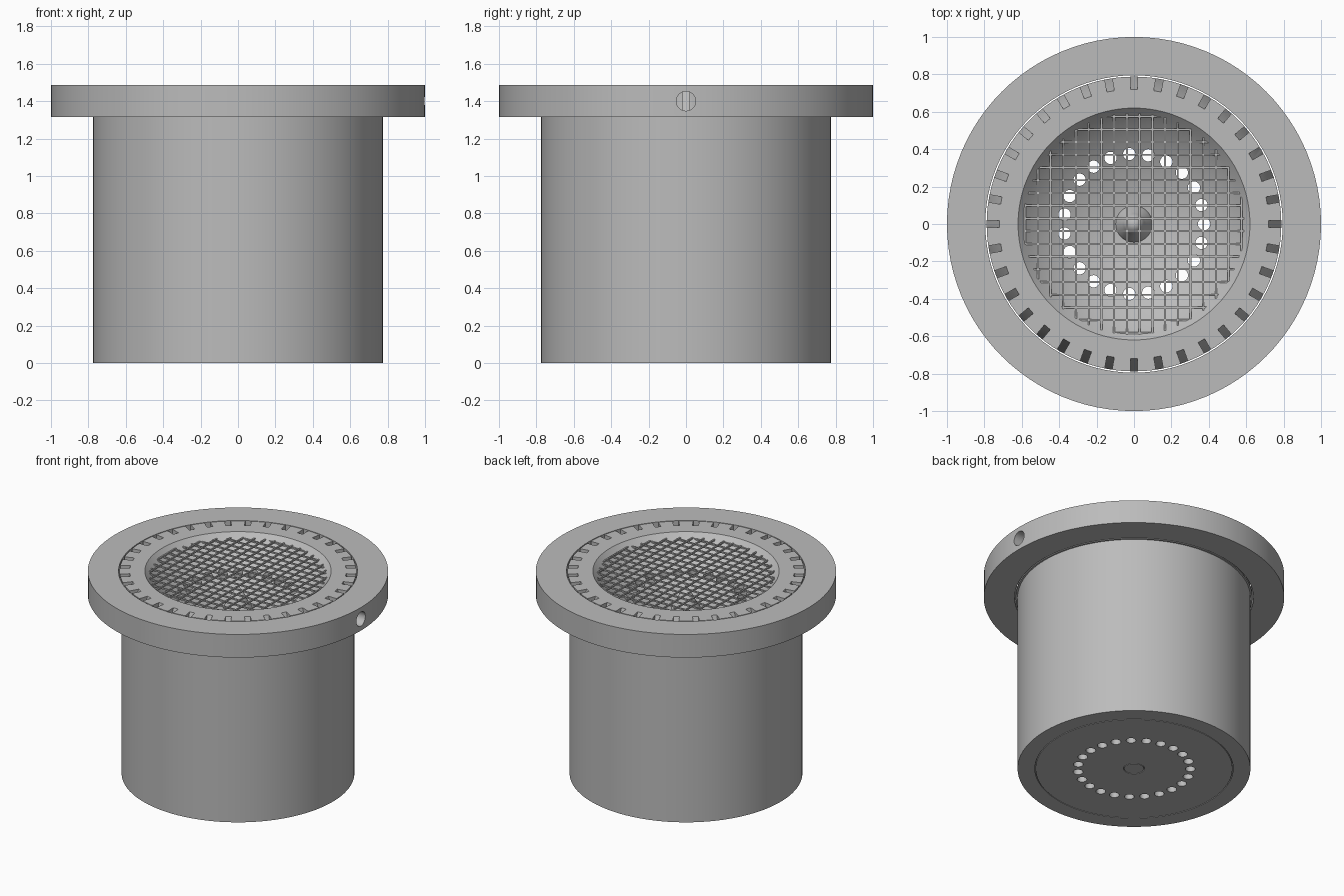
import bpy, bmesh
from math import pi, sqrt, radians
from mathutils import Matrix, Vector

if "Cube" in bpy.data.objects:
    bpy.data.objects.remove(bpy.data.objects["Cube"])

# One plain grey for the whole assembly
grey = bpy.data.materials.new("satin_grey")
grey.use_nodes = True
colour = (0.5, 0.5, 0.5, 1)
grey.diffuse_color = colour
grey.node_tree.nodes["Principled BSDF"].inputs["Base Color"].default_value = colour

TOP, FLANGE = 1.485, 1.315
BOWL_R, BOWL_DEPTH = 0.62, 0.28


def make_object(name, bm):
    bmesh.ops.recalc_face_normals(bm, faces=bm.faces)
    mesh = bpy.data.meshes.new(name)
    bm.to_mesh(mesh)
    bm.free()
    mesh.materials.append(grey)
    obj = bpy.data.objects.new(name, mesh)
    bpy.context.collection.objects.link(obj)
    return obj


def revolve(name, profile, closed=False, steps=96):
    bm = bmesh.new()
    verts = [bm.verts.new((r, 0, z)) for r, z in profile]
    edges = [bm.edges.new(pair) for pair in zip(verts, verts[1:])]
    if closed:
        edges.append(bm.edges.new((verts[-1], verts[0])))
    bmesh.ops.spin(bm, geom=verts + edges, cent=(0, 0, 0), axis=(0, 0, 1),
                   angle=2 * pi, steps=steps, use_merge=True)
    bmesh.ops.remove_doubles(bm, verts=bm.verts, dist=1e-5)
    return make_object(name, bm)


def activate(obj):
    bpy.ops.object.select_all(action="DESELECT")
    obj.select_set(True)
    bpy.context.view_layer.objects.active = obj


def cut(obj, cutter):
    activate(obj)
    mod = obj.modifiers.new("cut", "BOOLEAN")
    mod.operation, mod.solver, mod.object = "DIFFERENCE", "EXACT", cutter
    bpy.ops.object.modifier_apply(modifier=mod.name)
    bpy.data.objects.remove(cutter)


def smooth(obj):
    activate(obj)
    bpy.ops.object.shade_smooth_by_angle(angle=radians(25))


# Body: flanged cylinder with a dished top and fine seams underneath
sphere_r = (BOWL_R ** 2 + BOWL_DEPTH ** 2) / (2 * BOWL_DEPTH)
floor = TOP - BOWL_DEPTH
bowl = [(r, floor + sphere_r - sqrt(sphere_r ** 2 - r * r))
        for r in (BOWL_R * (1 - i / 16) for i in range(17))]
profile = [(0, 0)]
for seam in (0.07, 0.66):
    profile += [(seam - 0.005, 0), (seam - 0.005, 0.012), (seam, 0.012), (seam, 0)]
profile += [(0.775, 0), (0.775, FLANGE), (0.788, FLANGE), (0.788, TOP)] + bowl
body = revolve("body", profile)

# Drain holes and sloped rim notches
bm = bmesh.new()
for i in range(23):
    turn = Matrix.Rotation(2 * pi * i / 23, 4, "Z")
    bmesh.ops.create_cone(bm, cap_ends=True, segments=20, radius1=0.033, radius2=0.033,
                          depth=2, matrix=turn @ Matrix.Translation((0.375, 0, 0.7)))
for i in range(36):
    turn = Matrix.Rotation(2 * pi * i / 36, 4, "Z")
    wedge = [(0.714, 1.5), (0.8, 1.5), (0.8, 1.285)]
    sides = [[bm.verts.new(turn @ Vector((r, y, z))) for r, z in wedge]
             for y in (-0.02, 0.02)]
    bm.faces.new(sides[0])
    bm.faces.new(sides[1][::-1])
    for k in range(3):
        n = (k + 1) % 3
        bm.faces.new((sides[0][k], sides[1][k], sides[1][n], sides[0][n]))
cut(body, make_object("body_cutter", bm))
smooth(body)

# Outer collar with one radial port on the left
collar = revolve("collar", [(0.795, FLANGE), (1, FLANGE), (1, TOP), (0.795, TOP)], True)
bm = bmesh.new()
bmesh.ops.create_cone(bm, cap_ends=True, segments=32, radius1=0.052, radius2=0.052,
                      depth=0.4, matrix=Matrix.Translation((0.92, 0, 1.4))
                      @ Matrix.Rotation(pi / 2, 4, "Y"))
cut(collar, make_object("port_cutter", bm))
smooth(collar)

# Central hub with a pointed pin
smooth(revolve("hub", [(0.1, floor), (0.09, floor + 0.03), (0.065, floor + 0.06),
                       (0.055, floor + 0.09), (0, floor + 0.18)], steps=32))

# Square mesh screen spanning the bowl
bm = bmesh.new()
for k in range(-9, 9):
    p = 0.03 + 0.068 * k
    length = 2 * sqrt(0.592 ** 2 - p * p)
    for centre, size in (((p, 0, 1.452), (0.01, length, 0.01)),
                         ((0, p, 1.447), (length, 0.01, 0.01))):
        bmesh.ops.create_cube(bm, size=1, matrix=Matrix.Translation(centre)
                              @ Matrix.Diagonal((*size, 1)))
make_object("mesh_screen", bm)
